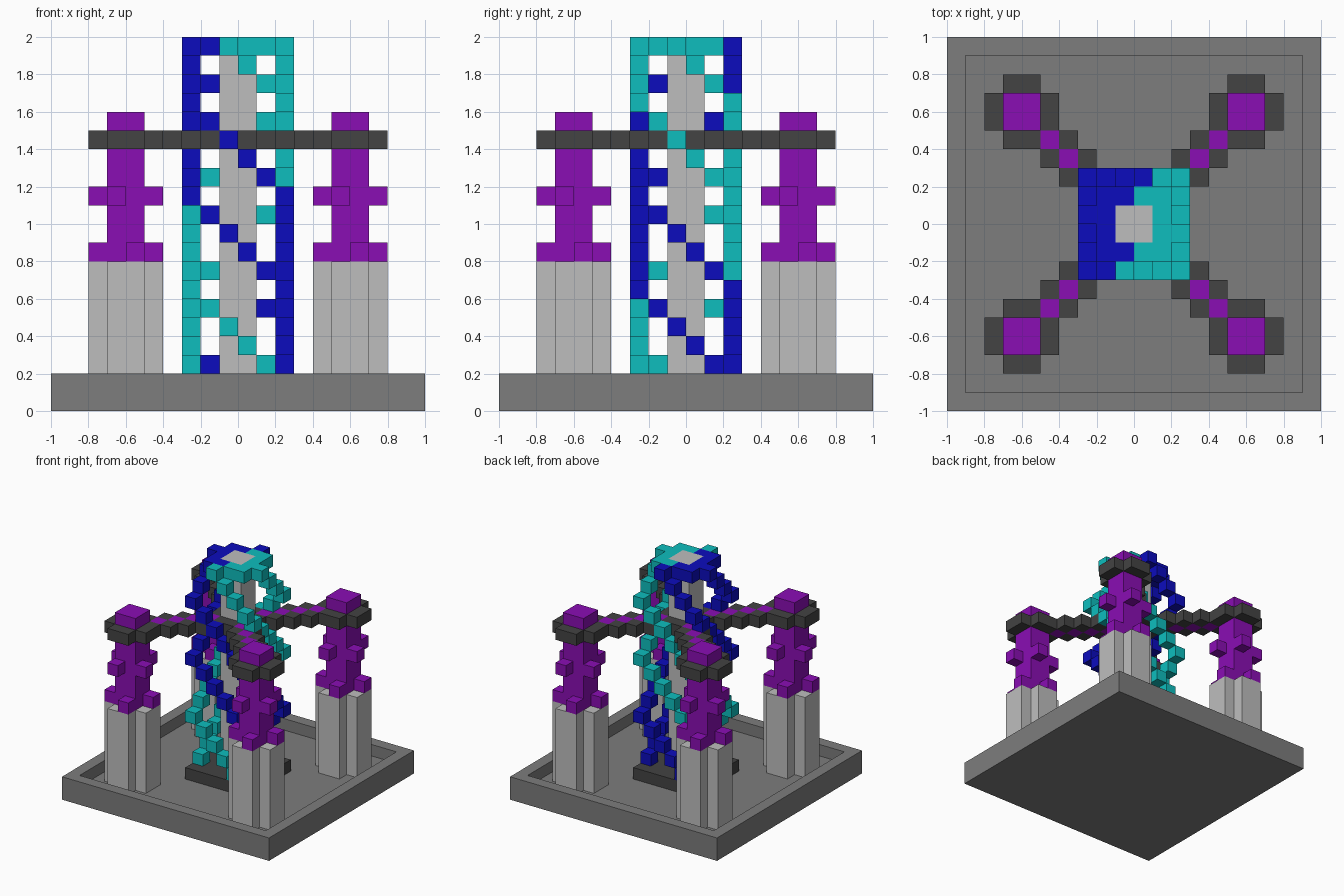
import bpy, bmesh
from mathutils import Matrix, Vector

if "Cube" in bpy.data.objects:
    bpy.data.objects.remove(bpy.data.objects["Cube"], do_unlink=True)

U = 0.1  # size of one block


def material(name, r, g, b):
    m = bpy.data.materials.new(name)
    m.use_nodes = True
    m.diffuse_color = (r, g, b, 1)
    m.node_tree.nodes["Principled BSDF"].inputs["Base Color"].default_value = (r, g, b, 1)
    return m


STONE = material("mid grey", 0.205, 0.205, 0.205)
LIGHT = material("light grey", 0.515, 0.515, 0.515)
DARK = material("dark grey", 0.056, 0.056, 0.056)
PURPLE = material("purple", 0.254, 0.0044, 0.456)
BLUE = material("blue", 0.0037, 0.0037, 0.515)
CYAN = material("cyan", 0.0044, 0.515, 0.515)


def build(name, mat, boxes):
    """One object from boxes given as (x0, x1, y0, y1, z0, z1) in block units."""
    bm = bmesh.new()
    for x0, x1, y0, y1, z0, z1 in boxes:
        centre = Vector((x0 + x1, y0 + y1, z0 + z1)) * U / 2
        size = Matrix.Diagonal(((x1 - x0) * U, (y1 - y0) * U, (z1 - z0) * U, 1))
        bmesh.ops.create_cube(bm, size=1, matrix=Matrix.Translation(centre) @ size)
    me = bpy.data.meshes.new(name)
    bm.to_mesh(me)
    bm.free()
    me.materials.append(mat)
    ob = bpy.data.objects.new(name, me)
    bpy.context.collection.objects.link(ob)
    return ob


def cell(x, y, z):
    return (x, x + 1, y, y + 1, z, z + 1)


def cross_sides(cx, cy, z0, z1):
    """Four slabs around a 2x2 core, leaving the corners open."""
    return [(cx - 1, cx + 1, cy - 2, cy - 1, z0, z1), (cx - 1, cx + 1, cy + 1, cy + 2, z0, z1),
            (cx - 2, cx - 1, cy - 1, cy + 1, z0, z1), (cx + 1, cx + 2, cy - 1, cy + 1, z0, z1)]


# Base tray: floor, raised rim and dark centre plate
build("base_floor", STONE, [(-10, 10, -10, 10, 0, 1)])
build("base_rim", STONE, [(-10, 10, -10, -9, 1, 2), (-10, 10, 9, 10, 1, 2),
                          (-10, -9, -9, 9, 1, 2), (9, 10, -9, 9, 1, 2)])
build("centre_plate", DARK, [(-3, 3, -3, 3, 1, 2)])
build("centre_column", LIGHT, [(-1, 1, -1, 1, 2, 20)])
build("centre_collar", DARK, cross_sides(0, 0, 14, 15))

# Four corner towers with arms leading to the centre
for sx, sy, tag in ((-1, -1, "front_right"), (1, -1, "front_left"),
                    (-1, 1, "back_right"), (1, 1, "back_left")):
    cx, cy = 6 * sx, 6 * sy
    build("tower_base_" + tag, LIGHT,
          [(cx - 1, cx + 1, cy - 1, cy + 1, 1, 8)] + cross_sides(cx, cy, 1, 8))
    build("tower_shaft_" + tag, PURPLE, [(cx - 1, cx + 1, cy - 1, cy + 1, 8, 16)])
    build("tower_collar_" + tag, DARK, cross_sides(cx, cy, 14, 15))

    # Pinwheel studs, turning opposite ways on the two levels
    studs = []
    for z, flip in ((8, 0), (11, 1)):
        for x, y in ((0, -2), (1, 0), (-1, 1), (-2, -1)):
            studs.append(cell(cx + (-1 - x if flip else x), cy + y, z))
    build("tower_studs_" + tag, PURPLE, studs)

    def arm_cell(i, j):
        return cell(i if sx > 0 else -1 - i, j if sy > 0 else -1 - j, 14)

    build("arm_core_" + tag, PURPLE, [arm_cell(i, i) for i in range(1, 5)])
    build("arm_edges_" + tag, DARK,
          [c for i in range(2, 5) for c in (arm_cell(i, i - 1), arm_cell(i - 1, i))])

# Square ring walked by the strands, counter-clockwise from the front right corner
ring = ([(i, -3) for i in range(-3, 2)] + [(2, i) for i in range(-3, 2)]
        + [(i, 2) for i in range(2, -3, -1)] + [(-3, i) for i in range(2, -3, -1)])

# Four strands, each moving one block round for each block down
for n, mat in enumerate((CYAN, CYAN, BLUE, BLUE)):
    build("strand_%d" % (n + 1), mat,
          [cell(*ring[(2 + 5 * n + 19 - z) % 20], z) for z in range(2, 20)])

# Two-colour cap around the column top
build("cap_right_half", BLUE, [(-2, -1, -2, 2, 19, 20), (-1, 0, -2, -1, 19, 20), (-1, 0, 1, 2, 19, 20)])
build("cap_left_half", CYAN, [(1, 2, -2, 2, 19, 20), (0, 1, -2, -1, 19, 20), (0, 1, 1, 2, 19, 20)])
